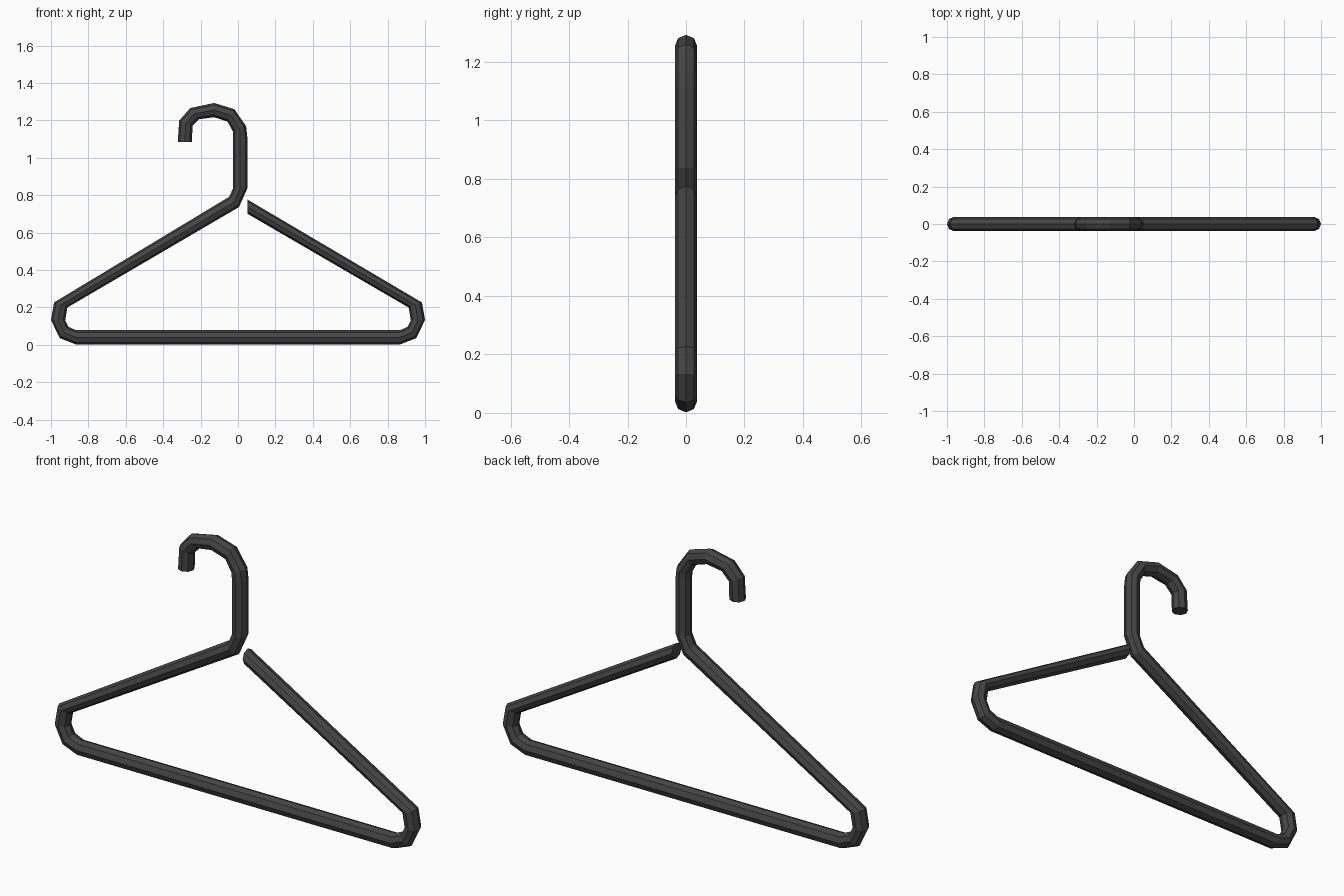
import bpy, bmesh
from math import radians, cos, sin, pi

if "Cube" in bpy.data.objects:
    bpy.data.objects.remove(bpy.data.objects["Cube"])

R = 0.038   # tube radius
SIDES = 8

# Rings along the bent tube: (x, z, tilt of the ring in degrees)
hook = [(-0.284, 1.085, 180), (-0.279, 1.185, 159), (-0.232, 1.236, 128),
        (-0.128, 1.255, 90), (-0.038, 1.227, 62), (0.008, 1.155, 22),
        (0.012, 1.11, 0), (0.012, 0.837, 0), (-0.021, 0.764, -46)]
corner = [(-0.948, 0.213, -21), (-0.962, 0.132, -1),
          (-0.930, 0.066, 53), (-0.866, 0.04, 90)]
mirrored = [(-x, z, 180 - a) for x, z, a in reversed(corner)]
path = hook + corner + [(0, 0.04, 90)] + mirrored + [(0.052, 0.738, 270)]

# Sweep an octagon through the rings
bm = bmesh.new()
rings = []
for x, z, a in path:
    a = radians(a)
    ring = []
    for i in range(SIDES):
        t = 2 * pi * i / SIDES
        u = R * cos(t)
        ring.append(bm.verts.new((x + u * cos(a), R * sin(t), z + u * sin(a))))
    rings.append(ring)
for r0, r1 in zip(rings, rings[1:]):
    for i in range(SIDES):
        j = (i + 1) % SIDES
        bm.faces.new((r0[i], r0[j], r1[j], r1[i]))

# Flat end caps
bm.faces.new(rings[0])
bm.faces.new(rings[-1])
bmesh.ops.recalc_face_normals(bm, faces=bm.faces[:])

mesh = bpy.data.meshes.new("hanger_tube")
bm.to_mesh(mesh)
bm.free()
hanger = bpy.data.objects.new("hanger_tube", mesh)
bpy.context.collection.objects.link(hanger)

# Dark plastic
mat = bpy.data.materials.new("dark_plastic")
mat.diffuse_color = (0.06, 0.06, 0.06, 1)
mat.use_nodes = True
mat.node_tree.nodes["Principled BSDF"].inputs["Base Color"].default_value = mat.diffuse_color
mesh.materials.append(mat)
